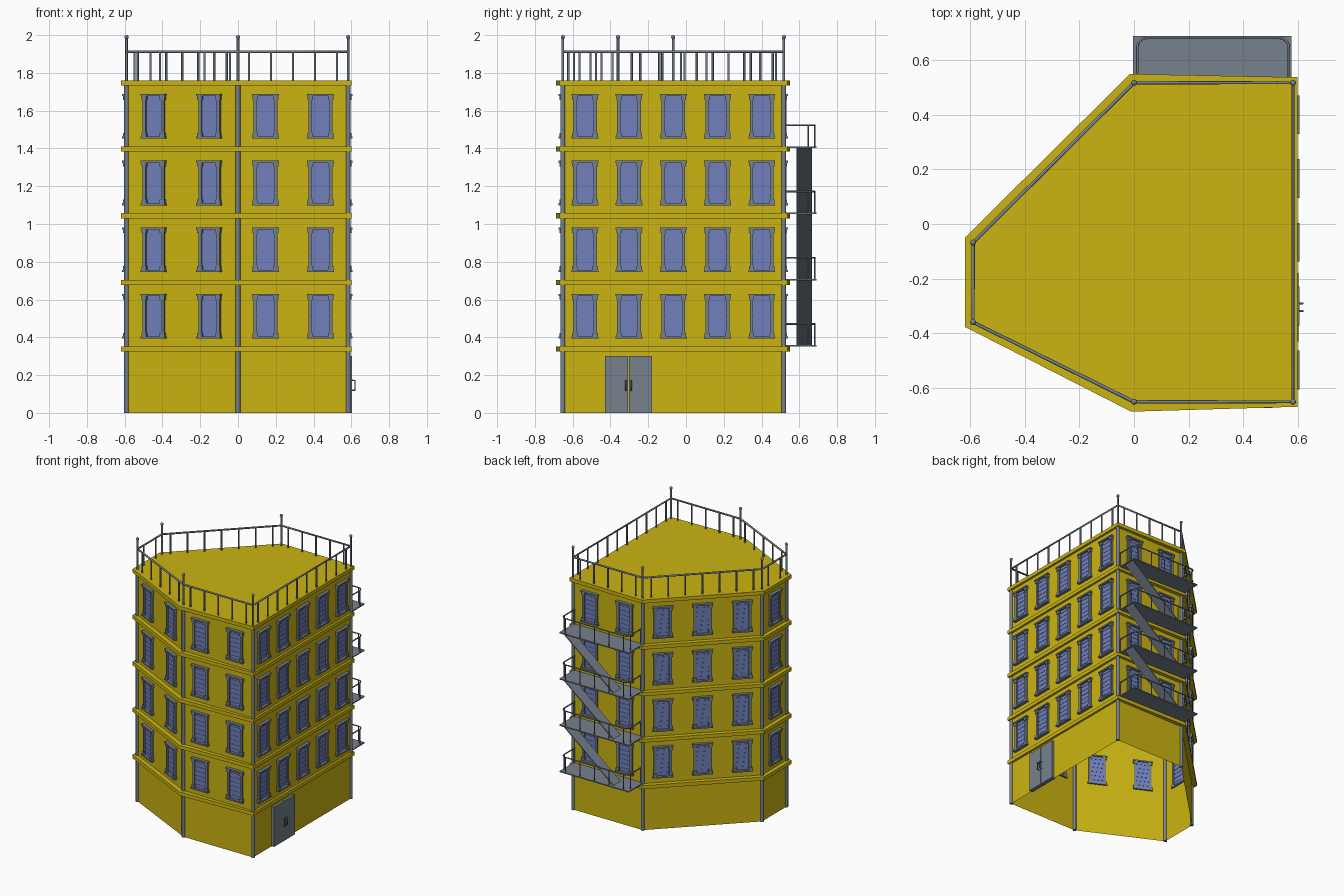
import bpy, bmesh, math
from mathutils import Matrix, Vector

cube = bpy.data.objects.get("Cube")
if cube:
    bpy.data.objects.remove(cube, do_unlink=True)


def material(name, rgb):
    m = bpy.data.materials.new(name)
    m.use_nodes = True
    m.diffuse_color = (*rgb, 1)
    m.node_tree.nodes["Principled BSDF"].inputs["Base Color"].default_value = (*rgb, 1)
    return m


YELLOW = material("yellow wall", (0.6, 0.46, 0.006))
GREY = material("slate grey metal", (0.185, 0.22, 0.265))
BLUE = material("blue glass", (0.165, 0.215, 0.5))

# Footprint corners, counter-clockwise, and the wider outline of the ledges
CORNERS = [(0.583, -0.652), (0.583, 0.518), (0, 0.518),
           (-0.59, -0.068), (-0.59, -0.36), (0, -0.652)]
LEDGE = [(0.6, -0.67), (0.6, 0.538), (-0.015, 0.55),
         (-0.62, -0.05), (-0.62, -0.377), (-0.01, -0.688)]
WINDOWS = [5, 2, 3, 1, 2, 2]
FLOOR = 0.3525
N = len(CORNERS)


def add_object(name, data, *mats):
    for m in mats:
        data.materials.append(m)
    ob = bpy.data.objects.new(name, data)
    bpy.context.collection.objects.link(ob)
    return ob


def finish(bm, name, *mats):
    me = bpy.data.meshes.new(name)
    bm.to_mesh(me)
    bm.free()
    return add_object(name, me, *mats)


def box(bm, lo, hi, mat=0):
    lo, hi = Vector(lo), Vector(hi)
    m = Matrix.Translation((lo + hi) / 2) @ Matrix.Diagonal((*(hi - lo), 1))
    for v in bmesh.ops.create_cube(bm, size=1, matrix=m)["verts"]:
        for f in v.link_faces:
            f.material_index = mat


def rod(bm, xy, z0, z1, r, sides=8):
    res = bmesh.ops.create_cone(bm, cap_ends=True, segments=sides, radius1=r, radius2=r,
                                depth=z1 - z0, matrix=Matrix.Translation((*xy, (z0 + z1) / 2)))
    for v in res["verts"]:
        for f in v.link_faces:
            f.smooth = len(f.verts) == 4


def loop(bm, outline, z):
    return [bm.verts.new((x, y, z)) for x, y in outline]


def bridge(bm, a, b):
    for i in range(len(a)):
        j = (i + 1) % len(a)
        bm.faces.new((a[i], a[j], b[j], b[i]))


def tube(name, points, radius, cyclic=False):
    cu = bpy.data.curves.new(name, "CURVE")
    cu.dimensions = "3D"
    cu.bevel_depth = radius
    cu.bevel_resolution = 2
    cu.use_fill_caps = True
    sp = cu.splines.new("POLY")
    sp.points.add(len(points) - 1)
    for p, co in zip(sp.points, points):
        p.co = (*co, 1)
    sp.use_cyclic_u = cyclic
    return add_object(name, cu, GREY)


# Walls: an open shell
bm = bmesh.new()
bridge(bm, loop(bm, CORNERS, 0), loop(bm, CORNERS, 1.745))
finish(bm, "walls", YELLOW)

# Ledges around each floor
for k in range(4):
    z = 0.325 + k * FLOOR
    bm = bmesh.new()
    rings = [loop(bm, CORNERS, z), loop(bm, LEDGE, z),
             loop(bm, LEDGE, z + 0.027), loop(bm, CORNERS, z + 0.027)]
    for a, b in zip(rings, rings[1:]):
        bridge(bm, a, b)
    finish(bm, "floor_ledge", YELLOW)

# Roof slab
bm = bmesh.new()
low, high = loop(bm, LEDGE, 1.732), loop(bm, LEDGE, 1.759)
bridge(bm, low, high)
bm.faces.new(high)
bm.faces.new(low[::-1])
finish(bm, "roof", YELLOW)

# Corner posts
bm = bmesh.new()
for c in CORNERS:
    rod(bm, c, 0, 1.74, 0.0125, 12)
finish(bm, "corner_posts", GREY)

# Window: glass, blind slats, columns, capitals, lintel and sill; outward is -y
bm = bmesh.new()
H = 0.236
box(bm, (-0.05, -0.004, 0.01), (0.05, 0.004, H - 0.01), 1)
for k in range(1, 7):
    z = k * H / 7
    box(bm, (-0.045, -0.006, z), (0.045, 0.006, z + 0.003), 1)
for s in (-1, 1):
    x = s * 0.054
    box(bm, (x - 0.009, -0.013, 0.01), (x + 0.009, 0.008, H - 0.01))
    for z in (0.01, H - 0.03):
        box(bm, (x - 0.014, -0.018, z), (x + 0.014, 0.01, z + 0.02))
for z in (0, H - 0.011):
    box(bm, (-0.071, -0.023, z), (0.071, 0.012, z + 0.011))
window = finish(bm, "window", GREY, BLUE)
window_mesh = window.data
bpy.data.objects.remove(window)

# Windows on every wall, and the roof balusters above them
bal = bmesh.new()
for i in range(N):
    a, b = Vector(CORNERS[i]), Vector(CORNERS[(i + 1) % N])
    d = b - a
    for k in range(WINDOWS[i]):
        p = a + d * (k + 0.5) / WINDOWS[i]
        for f in range(4):
            ob = add_object("window", window_mesh)
            ob.location = (p.x, p.y, 0.394 + f * FLOOR)
            ob.rotation_euler.z = math.atan2(d.y, d.x)
    count = int(d.length / 0.116)
    for k in range(count):
        rod(bal, a + d * (k + 0.5) / count, 1.755, 1.91, 0.006)
    # Taller railing post with a ball
    rod(bal, a, 1.755, 1.985, 0.007)
    ball = bmesh.ops.create_uvsphere(bal, u_segments=12, v_segments=8, radius=0.011,
                                     matrix=Matrix.Translation((a.x, a.y, 1.989)))
    for v in ball["verts"]:
        for f in v.link_faces:
            f.smooth = True
finish(bal, "roof_railing_posts", GREY)
tube("roof_rail", [(x, y, 1.912) for x, y in CORNERS], 0.007, True)

# Double door with pull handles
bm = bmesh.new()
MID = -0.305
for s in (-1, 1):
    ys = sorted((MID + s * 0.002, MID + s * 0.125))
    box(bm, (0.572, ys[0], 0), (0.603, ys[1], 0.3))
finish(bm, "double_door", GREY)
for s in (-1, 1):
    y = MID + s * 0.014
    tube("door_handle", [(0.6, y, 0.12), (0.619, y, 0.12),
                         (0.619, y, 0.172), (0.6, y, 0.172)], 0.004)

# Fire escape: platforms with rounded railings
X0, X1, Y0, Y1, R = 0.012, 0.568, 0.52, 0.682, 0.035
for k in range(4):
    z = 0.355 + k * FLOOR * 0.994
    bm = bmesh.new()
    box(bm, (-0.004, Y0 - 0.002, z - 0.004), (0.578, 0.69, z + 0.004))
    finish(bm, "escape_platform", GREY)
    path = [(X1, Y0, z + 0.116)]
    for cx, start in ((X1 - R, 0), (X0 + R, 90)):
        for step in range(6):
            t = math.radians(start + step * 18)
            path.append((cx + R * math.cos(t), Y1 - R + R * math.sin(t), z + 0.116))
    path.append((X0, Y0, z + 0.116))
    tube("escape_rail", path, 0.0045)
    bm = bmesh.new()
    for x in (X0, X1):
        rod(bm, (x, Y1 - R), z, z + 0.116, 0.004)
        rod(bm, (x, Y0 + 0.006), z, z + 0.116, 0.004)
    for j in range(5):
        rod(bm, (X0 + R + j * (X1 - X0 - 2 * R) / 4, Y1), z, z + 0.116, 0.004)
    finish(bm, "escape_railing_posts", GREY)
    # Sloping flight up to the next platform
    if k < 3:
        rise = FLOOR * 0.994
        run = 0.43
        bm = bmesh.new()
        half = math.hypot(run, rise) / 2
        box(bm, (-half, -0.042, -0.004), (half, 0.042, 0.004))
        bm.transform(Matrix.Translation((0.14 + run / 2, 0.626, z + rise / 2))
                     @ Matrix.Rotation(-math.atan2(rise, run), 4, "Y"))
        finish(bm, "escape_stair", GREY)
